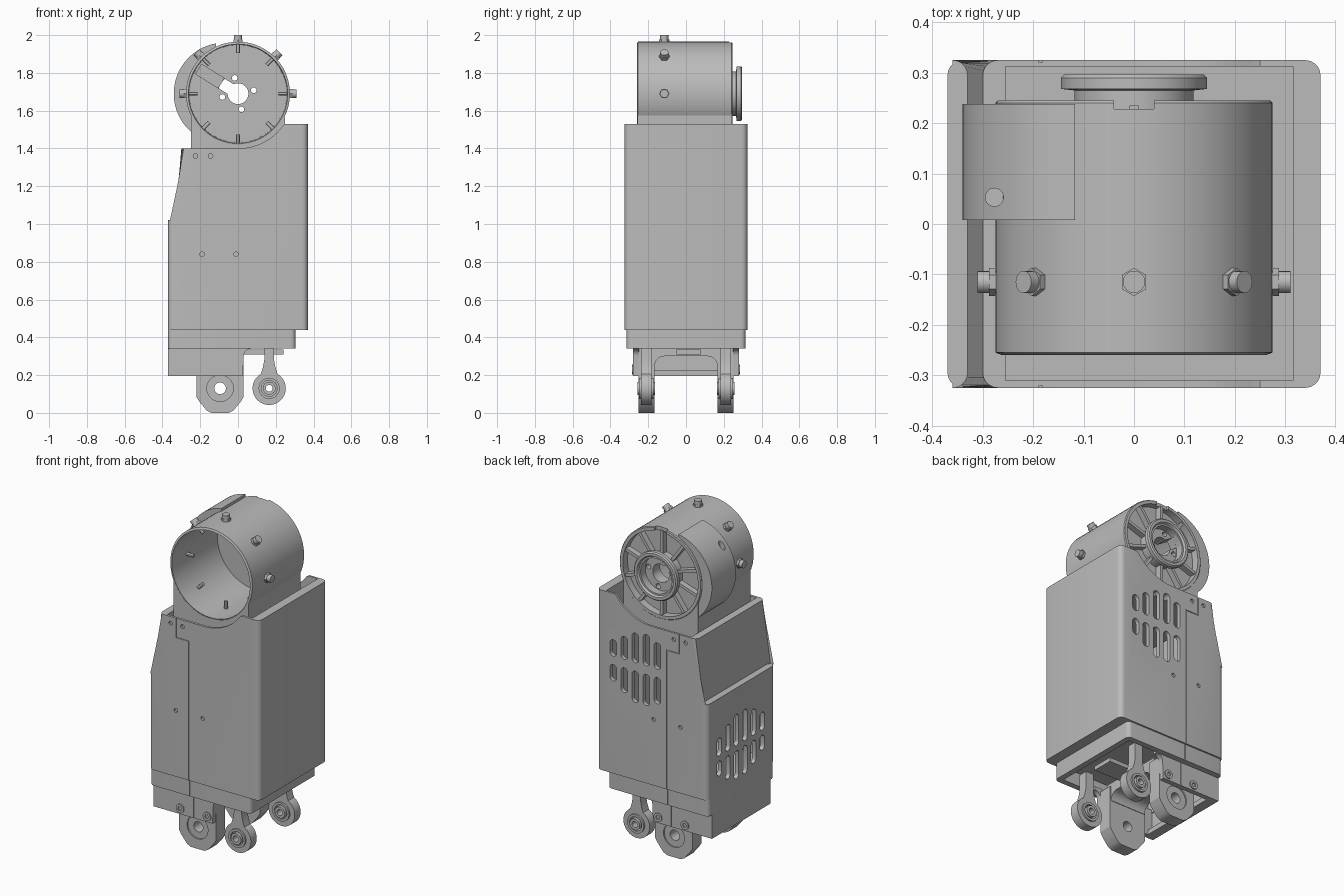
import bpy, bmesh
from math import sin, cos, pi, radians
from mathutils import Matrix, Vector

if "Cube" in bpy.data.objects:
    bpy.data.objects.remove(bpy.data.objects["Cube"])

grey = bpy.data.materials.new("plain grey")
grey.use_nodes = True
grey.diffuse_color = (0.5, 0.5, 0.5, 1)
grey.node_tree.nodes["Principled BSDF"].inputs["Base Color"].default_value = (0.5, 0.5, 0.5, 1)

CZ = 1.69      # height of the ring axis
PARTS = []


def finish(name, bm):
    bmesh.ops.recalc_face_normals(bm, faces=bm.faces)
    mesh = bpy.data.meshes.new(name)
    bm.to_mesh(mesh)
    bm.free()
    mesh.materials.append(grey)
    ob = bpy.data.objects.new(name, mesh)
    bpy.context.collection.objects.link(ob)
    PARTS.append(ob)
    return ob


def place(p, t, axis):
    return {"x": (t, p[0], p[1]), "y": (p[0], t, p[1]), "z": (p[0], p[1], t)}[axis]


def prism(name, outlines, a, b, axis="y", round_tall=0):
    """Extrude one or several outlines from a to b along an axis."""
    if not isinstance(outlines[0], list):
        outlines = [outlines]
    bm = bmesh.new()
    for pts in outlines:
        lo = [bm.verts.new(place(p, a, axis)) for p in pts]
        hi = [bm.verts.new(place(p, b, axis)) for p in pts]
        bm.faces.new(lo)
        bm.faces.new(hi[::-1])
        for i in range(len(pts)):
            j = (i + 1) % len(pts)
            bm.faces.new((lo[i], lo[j], hi[j], hi[i]))
    if round_tall:
        tall = [e for e in bm.edges
                if abs(e.verts[0].co.z - e.verts[1].co.z) > 0.09 and e.calc_length() < 2]
        bmesh.ops.bevel(bm, geom=tall, offset=round_tall, segments=5,
                        profile=0.5, affect="EDGES")
    return finish(name, bm)


def rect(x0, x1, z0, z1):
    return [(x0, z0), (x1, z0), (x1, z1), (x0, z1)]


def arc(cx, cz, r, a0, a1, n=24):
    return [(cx + r * cos(radians(a0 + (a1 - a0) * i / n)),
             cz + r * sin(radians(a0 + (a1 - a0) * i / n))) for i in range(n + 1)]


def circle(cx, cz, r, n=24):
    return arc(cx, cz, r, 0, 360, n)[:-1]


def slot(c, z0, z1, r=0.022):
    return arc(c, z1 - r, r, 0, 180, 8) + arc(c, z0 + r, r, 180, 360, 8)


def bar(r0, r1, w, deg):
    """Rectangle running radially from the ring axis."""
    d, s = Vector((cos(radians(deg)), sin(radians(deg)))), w / 2
    n = Vector((-d.y, d.x)) * s
    o = Vector((0, CZ))
    return [tuple(o + d * r + k * n) for r, k in ((r0, -1), (r1, -1), (r1, 1), (r0, 1))]


def lathe(name, profile, n=72):
    bm = bmesh.new()
    vs = [bm.verts.new((r, y, CZ)) for r, y in profile]
    es = [bm.edges.new((vs[i], vs[i + 1])) for i in range(len(vs) - 1)]
    bmesh.ops.spin(bm, geom=vs + es, cent=(0, 0, CZ), axis=(0, 1, 0), angle=2 * pi, steps=n)
    bmesh.ops.remove_doubles(bm, verts=bm.verts, dist=1e-5)
    return finish(name, bm)


def cut(target, *cutters):
    for c in cutters:
        m = target.modifiers.new("cut", "BOOLEAN")
        m.operation, m.solver, m.object = "DIFFERENCE", "EXACT", c
        bpy.context.view_layer.objects.active = target
        bpy.ops.object.modifier_apply(modifier=m.name)
        PARTS.remove(c)
        bpy.data.objects.remove(c)


# Main housing: stepped left side, cradle curve on top
outline = [(-0.37, 0.44), (0.37, 0.44), (0.37, 1.53), (0.25, 1.53)]
outline += arc(0, 1.695, 0.295, -36, -90, 16)
outline += [(-0.30, 1.40), (-0.33, 1.02), (-0.37, 1.02)]
body = prism("housing", outline, -0.325, 0.325, "y", 0.03)
cut(body,
    prism("lower_cavity", rect(-0.345, 0.315, -0.3, 0.3), 0.46, 0.98, "z"),
    prism("upper_cavity", rect(-0.27, 0.315, -0.3, 0.3), 0.97, 1.32, "z"),
    prism("top_pocket", rect(-0.255, 0.315, -0.31, 0.312), 1.36, 1.7, "z"))

# Cooling slots on the back and on the stepped side
back_slots = []
for x, up, down in zip((0.26, 0.186, 0.112, 0.038, -0.036),
                       (0.10, 0.14, 0.18, 0.19, 0.16), (0.10, 0.15, 0.19, 0.19, 0.16)):
    back_slots += [slot(x, 1.15, 1.15 + up), slot(x, 1.10 - down, 1.10)]
side_slots = []
for i, h in enumerate((0.09, 0.14, 0.17, 0.17, 0.14, 0.09)):
    y = 0.21 - 0.082 * i
    side_slots += [slot(y, 0.67, 0.69 + h), slot(y, 0.64 - h, 0.64)]
cut(body, prism("back_slots", back_slots, 0.28, 0.36, "y"),
    prism("side_slots", side_slots, -0.4, -0.33, "x"))

# Panel seam and small screw holes, front and back
g = 0.003
seam = [(-0.1 - g, 0.4), (-0.1 + g, 0.4), (-0.1 + g, 1.285 + g), (-0.185 + g, 1.285 + g),
        (-0.185 + g, 1.45), (-0.185 - g, 1.45), (-0.185 - g, 1.285 - g), (-0.1 - g, 1.285 - g)]
holes = [circle(x, z, 0.012, 14) for x, z in
         ((-0.225, 1.36), (-0.145, 1.36), (-0.19, 0.84), (-0.01, 0.84))]
for s in (-1, 1):
    cut(body, prism("seam", seam, s * 0.32, s * 0.36),
        prism("holes", holes, s * 0.314, s * 0.36))

# Base plate, open underneath
base = prism("base_plate", rect(-0.37, 0.305, 0.34, 0.44), -0.315, 0.315, "y", 0.025)
cut(base, prism("base_recess", rect(-0.335, 0.27, -0.28, 0.28), 0.3, 0.42, "z"))

# Skirt under the base, open towards the right and below
skirt_side = [(-0.37, 0.195), (0.025, 0.195), (0.03, 0.30)]
skirt_side += arc(0.07, 0.30, 0.04, 180, 90, 6) + [(0.07, 0.36), (-0.37, 0.36)]
skirt = prism("skirt", skirt_side, -0.28, 0.28)
cut(skirt, prism("skirt_hollow", rect(-0.34, 0.2, -0.25, 0.25), 0.1, 0.5, "z"))
prism("skirt_lip", rect(-0.35, -0.31, 0.195, 0.225), -0.26, 0.26)
for s in (-1, 1):
    cut(base, prism("base_seam", rect(-0.1 - g, -0.1 + g, 0.3, 0.5), s * 0.31, s * 0.4))
    cut(skirt, prism("skirt_seam", rect(-0.1 - g, -0.1 + g, 0.1, 0.35), s * 0.275, s * 0.4))
    for x in (-0.19, -0.01):
        screw = prism("skirt_screw", circle(x, 0.23, 0.026), s * 0.25, s * 0.287)
        cut(screw, prism("socket", circle(x, 0.23, 0.013, 6), s * 0.278, s * 0.3))

# Clevis: two drilled legs joined by an arched bridge
leg = [(-0.22, 0.34), (-0.22, 0.085), (-0.205, 0.06), (-0.165, 0.012), (-0.14, 0.0),
       (-0.05, 0.0), (-0.025, 0.012), (0.015, 0.06), (0.03, 0.085), (0.03, 0.34)]
link = arc(0.165, 0.13, 0.088, 120, 420, 36)
link += [(0.198, 0.24), (0.191, 0.28), (0.191, 0.38), (0.139, 0.38), (0.139, 0.28), (0.132, 0.24)]
for s, side in ((-1, "front"), (1, "back")):
    m = s * 0.21
    limb = prism(side + "_clevis_leg", leg, m - 0.042, m + 0.042)
    cut(limb, prism("recess", circle(-0.095, 0.13, 0.07), m + s * 0.034, m + s * 0.06),
        prism("bore", circle(-0.095, 0.13, 0.031), -0.4, 0.4))
    # Rod end with a raised collar and a drilled ball
    eye = prism(side + "_rod_end", link, m - 0.028, m + 0.028)
    collar = prism(side + "_rod_collar", circle(0.165, 0.13, 0.056), m - 0.038, m + 0.038)
    ball = prism(side + "_rod_ball", circle(0.165, 0.13, 0.034), m - 0.046, m + 0.046)
    for ob, r in ((eye, 0.045), (collar, 0.042), (ball, 0.018)):
        cut(ob, prism("bore", circle(0.165, 0.13, r), -0.4, 0.4))
    prism(side + "_rod_web", circle(0.165, 0.13, 0.043), m - 0.02, m - 0.019)
    cut(PARTS[-1], prism("bore", circle(0.165, 0.13, 0.018), -0.4, 0.4))
bridge = arc(-0.115, 0.25, 0.05, 180, 90, 8) + arc(0.115, 0.25, 0.05, 90, 0, 8)
prism("clevis_bridge", bridge + [(0.2, 0.25), (0.2, 0.36), (-0.2, 0.36), (-0.2, 0.25)],
      -0.215, 0.025, "x")
prism("inner_cross_bar", rect(-0.05, 0.08, 0.31, 0.335), 0.02, 0.24, "x")

# Ring: open cup at the front, recessed wheel and flanged hub at the back
ring = lathe("ring", [(0, 0.17), (0.258, 0.17), (0.262, -0.26), (0.275, -0.255), (0.275, 0.24),
                      (0.27, 0.245), (0.252, 0.245), (0.252, 0.2), (0.118, 0.2), (0.118, 0.265),
                      (0.145, 0.268), (0.145, 0.29), (0.138, 0.297), (0.122, 0.297),
                      (0.115, 0.285), (0.105, 0.285), (0.105, 0.24), (0, 0.24)])
bolt_holes = [circle(0.085 * cos(radians(a)), CZ + 0.085 * sin(radians(a)), 0.015, 16)
              for a in (12, 102, 192, 282)]
cut(ring, prism("centre_hole", circle(0, CZ, 0.055, 32), 0.1, 0.4),
    prism("bolt_holes", bolt_holes, 0.1, 0.4),
    prism("cable_slot", bar(0, 0.104, 0.06, 148), 0.1, 0.27),
    prism("cable_recess", bar(0.02, 0.245, 0.06, 148), 0.1, 0.195),
    prism("rim_notch", rect(-0.04, 0.04, CZ + 0.235, CZ + 0.3), 0.228, 0.27))
prism("wheel_spokes", [bar(0.112, 0.256, 0.018, 36 * i + 18) for i in range(10)], 0.198, 0.235)

# Saddle under the ring
saddle = prism("saddle", rect(-0.25, 0.25, 1.35, 1.60), -0.258, 0.243)
cut(saddle, prism("saddle_bore", circle(0, CZ, 0.269, 72), -0.4, 0.4))

# Crescent side cover with a drilled hole
cover = prism("side_cover", arc(-0.07, CZ, 0.27, 100, 230, 40) + [(-0.12, 1.48)], 0.008, 0.238)
cut(cover, prism("cover_bore", circle(0, CZ, 0.27, 72), -0.4, 0.4),
    prism("cover_hole", circle(-0.277, 0.053, 0.018), 1.78, 2.0, "z"))

# Clamping screws around the ring: nut, head and inner tip
for i in range(8):
    d = Vector((cos(i * pi / 4), 0, sin(i * pi / 4)))
    bm = bmesh.new()
    for r, a, b, n in ((0.028, 0.268, 0.288, 6), (0.022, 0.28, 0.31, 16), (0.01, 0.215, 0.28, 12)):
        at = Vector((0, -0.115, CZ)) + d * (a + b) / 2
        turn = Vector((0, 0, 1)).rotation_difference(d).to_matrix().to_4x4()
        bmesh.ops.create_cone(bm, cap_ends=True, segments=n, radius1=r, radius2=r,
                              depth=b - a, matrix=Matrix.Translation(at) @ turn)
    finish("clamp_screw_%d" % (i + 1), bm)

# Smooth round surfaces, keep edges sharp
bpy.ops.object.select_all(action="DESELECT")
for ob in PARTS:
    ob.select_set(True)
bpy.context.view_layer.objects.active = body
bpy.ops.object.shade_smooth_by_angle(angle=radians(30))
